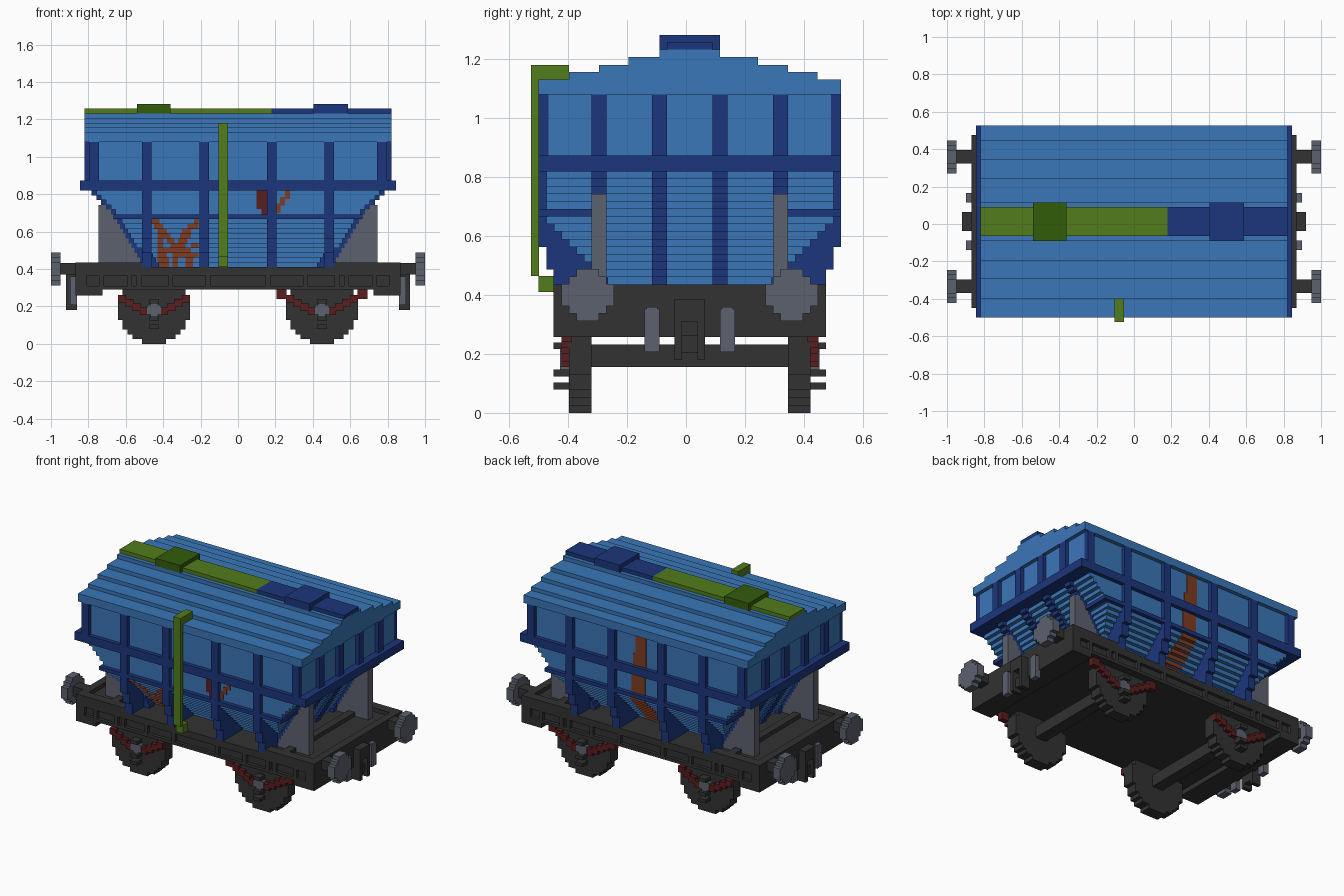
import bpy
import bmesh

if "Cube" in bpy.data.objects:
    bpy.data.objects.remove(bpy.data.objects["Cube"], do_unlink=True)

V = 0.0256     # block size
C = 0.0128     # y of the wagon's middle plane


def material(name, rgb):
    lin = [((c / 255 + 0.055) / 1.055) ** 2.4 for c in rgb] + [1.0]
    m = bpy.data.materials.new(name)
    m.use_nodes = True
    m.diffuse_color = lin
    bsdf = next(n for n in m.node_tree.nodes if n.type == 'BSDF_PRINCIPLED')
    bsdf.inputs["Base Color"].default_value = lin
    bsdf.inputs["Roughness"].default_value = 0.8
    return m


BLUE = material("light blue", (58, 118, 184))
NAVY = material("dark blue", (28, 54, 124))
GREEN = material("green", (82, 124, 28))
MOSS = material("dark green", (50, 92, 10))
BLACK = material("charcoal", (50, 50, 50))
GREY = material("steel grey", (92, 97, 110))
RED = material("dark red", (90, 30, 30))
RUST = material("rust orange", (126, 60, 34))


def part(name, mat, boxes):
    """One object from boxes (x0, x1, y0, y1, z0, z1); y is about the middle plane."""
    bm = bmesh.new()
    for x0, x1, y0, y1, z0, z1 in boxes:
        vs = bmesh.ops.create_cube(bm, size=1)["verts"]
        for v in vs:
            v.co.x = x1 if v.co.x > 0 else x0
            v.co.y = (y1 if v.co.y > 0 else y0) + C
            v.co.z = z1 if v.co.z > 0 else z0
    me = bpy.data.meshes.new(name)
    bmesh.ops.recalc_face_normals(bm, faces=bm.faces)
    bm.to_mesh(me)
    bm.free()
    me.materials.append(mat)
    ob = bpy.data.objects.new(name, me)
    bpy.context.collection.objects.link(ob)


def mx(boxes):
    return boxes + [(-b[1], -b[0], *b[2:]) for b in boxes]


def my(boxes):
    return boxes + [(*b[:2], -b[3], -b[2], *b[4:]) for b in boxes]


def sym(x, y, z0, z1):
    return (-x, x, -y, y, z0, z1)


def disc_rows(radius, n):
    """Stepped disc: (half width, z0, z1) rows about zero."""
    h = 2 * radius / n
    rows = []
    for i in range(n):
        zc = -radius + (i + 0.5) * h
        w = (radius ** 2 - zc ** 2) ** 0.5
        rows.append((max(1, round(w / h - 0.5) + 0.5) * h, zc - h / 2, zc + h / 2))
    return rows


# Roof: stepped slabs
part("roof", BLUE, [(-0.82, 0.82, y0, y1, z, z + h) for y0, y1, z, h in (
    (-0.513, 0.513, 1.08, 0.052), (-0.41, 0.433, 1.13, 0.026), (-0.308, 0.333, 1.156, 0.025),
    (-0.208, 0.231, 1.181, 0.026), (-0.103, 0.103, 1.206, 0.027))])

# Roof walkway and hatches
part("walkway_green", GREEN, [(-0.82, 0.18, -0.077, 0.077, 1.23, 1.258)])
part("walkway_blue", NAVY, [(0.18, 0.82, -0.077, 0.077, 1.23, 1.258)])
part("hatch_green", MOSS, [(-0.54, -0.36, -0.103, 0.103, 1.233, 1.283)])
part("hatch_blue", NAVY, [(0.405, 0.587, -0.103, 0.103, 1.233, 1.283)])

# Upper walls, belt and ribs
part("upper_walls", BLUE, [sym(0.795, 0.487, 0.83, 1.08)])
part("upper_belt", NAVY, [sym(0.845, 0.513, 0.8195, 0.874)])
RIB_X = (0.18, 0.487, 0.77)
RIB_Y = (0.103, 0.308)
part("upper_ribs", NAVY,
     my(mx([(x - V, x + V, 0.48, 0.513, 0.87, 1.08) for x in RIB_X]))
     + my(mx([(0.79, 0.82, y - V, y + V, 0.87, 1.08) for y in RIB_Y])))


# Hopper: stepped layers narrowing downwards
def hopper_x(z):
    if z > 0.70:
        return 0.65 + (z - 0.70)
    return 0.475 + (z - 0.41) * 0.60


def hopper_y(i):
    return 0.487 - V * max(0, 9 - i)


LAYERS = [(i, 0.41 + i * V, 0.41 + (i + 1) * V) for i in range(16)]
part("hopper", BLUE, [sym(hopper_x(z0 + V / 2), hopper_y(i), z0, z1) for i, z0, z1 in LAYERS])

# Hopper ribs, lower belt and the grey end supports under the slope
side_ribs, end_ribs, supports = [], [], []
for i, z0, z1 in LAYERS:
    outer = 0.513 if i > 5 else 0.487 if i > 2 else 0.462
    side_ribs += [(x - V, x + V, hopper_y(i) - 0.005, outer, z0, z1) for x in RIB_X[:2]]
    hx = hopper_x(z0 + V / 2)
    end_ribs += [(hx - 0.06, hx + V, y - V, y + V, z0, z1) for y in RIB_Y]
    if z1 < 0.75:
        supports.append((hx + V, 0.745, RIB_Y[1] - V, RIB_Y[1] + V, z0, z1))
part("hopper_side_ribs", NAVY, my(mx(side_ribs)))
part("hopper_end_ribs", NAVY, my(mx(end_ribs)))
part("end_supports", GREY, my(mx(supports)))
part("lower_belt", NAVY, my([(-0.665, 0.665, 0.48, 0.513, 0.667, 0.692)]
                            + mx([(0.60, 0.665, 0.333, 0.513, 0.667, 0.692)])))

# Rust patches: thin plates on the walls and hopper steps
T = 0.005


def on_steps(layer, spans, side):
    y, z0 = hopper_y(layer), 0.41 + layer * V
    y0, y1 = sorted((side * (y - 0.02), side * (y + T)))
    return [(a, b, y0, y1, z0, z0 + V + 0.002) for a, b in spans]


FRONT_RUST = [
    [(-0.43, -0.37), (-0.35, -0.32), (-0.28, -0.24)],
    [(-0.43, -0.37), (-0.35, -0.32), (-0.28, -0.24)],
    [(-0.43, -0.38), (-0.35, -0.21)],
    [(-0.43, -0.25)],
    [(-0.43, -0.40), (-0.36, -0.28), (-0.25, -0.21)],
    [(-0.43, -0.40), (-0.38, -0.34), (-0.32, -0.27)],
    [(-0.43, -0.36), (-0.31, -0.25)],
    [(-0.43, -0.38), (-0.30, -0.25)],
    [(-0.45, -0.40), (-0.27, -0.21)],
    [(-0.47, -0.42), (-0.235, -0.21)]]
rust = []
for i, spans in enumerate(FRONT_RUST):
    rust += on_steps(i, spans, -1)
    rust += on_steps(i, [(-0.055, 0.10 - 0.005 * i)], 1)
for x, z0, z1 in ((0.20, 0.70, 0.75), (0.225, 0.74, 0.785), (0.25, 0.775, 0.82)):
    rust.append((x, x + 0.027, -0.487 - T, -0.48, z0, z1))
rust += [(-0.055, 0.045, 0.48, 0.487 + T, 0.692, 0.822),
         (-0.06, 0.035, 0.48, 0.487 + T, 0.874, 0.95),
         (-0.06, 0.015, 0.48, 0.487 + T, 0.95, 1.08)]
part("rust_patches", RUST, rust)
part("dark_rust_patch", RED, [(0.10, 0.155, -0.487 - T, -0.48, 0.72, 0.82),
                              (0.125, 0.155, -0.487 - T, -0.48, 0.692, 0.72)])

# Green pipe on the front side
part("side_pipe", GREEN, [(-0.104, -0.053, -0.538, -0.512, 0.465, 1.18),
                          (-0.104, -0.053, -0.538, -0.41, 1.13, 1.18),
                          (-0.104, -0.053, -0.513, -0.46, 0.41, 0.465)])

# Chassis: deck, side flanges, posts, end beams
part("chassis_deck", BLACK, [sym(0.86, 0.44, 0.29, 0.41)])
part("chassis_sides", BLACK,
     my([(-0.87, 0.87, 0.42, 0.462, 0.365, 0.41), (-0.87, 0.87, 0.42, 0.462, 0.29, 0.31)]
        + mx([(0.51, 0.87, 0.40, 0.462, 0.40, 0.436)]
             + [(x - V / 2, x + V / 2, 0.43, 0.462, 0.30, 0.38)
                for x in (0.16, 0.36, 0.53, 0.58, 0.73, 0.82)])))
part("end_beams", BLACK, mx([(0.82, 0.87, -0.462, 0.462, 0.258, 0.436),
                             (0.725, 0.826, -0.462, 0.462, 0.258, 0.292),
                             (0.60, 0.65, -0.41, 0.41, 0.40, 0.436)]))

# Couplings and hoses
part("couplings", BLACK, mx(my([(0.86, 0.92, 0.026, 0.0513, 0.18, 0.385)])
                            + [(0.86, 0.92, -0.03, 0.03, 0.31, 0.385),
                               (0.86, 0.90, -0.03, 0.03, 0.205, 0.265)]))
part("hoses", GREY, my(mx([(0.86, 0.897, 0.102, 0.153, 0.207, 0.352),
                           (0.86, 0.897, 0.109, 0.146, 0.207, 0.36)])))

# Buffers
part("buffer_stems", BLACK, my(mx([(0.86, 0.955, 0.31, 0.382, 0.37, 0.433)])))
part("buffer_discs", GREY, my(mx([(0.95, 1.0, 0.346 - w, 0.346 + w, 0.40 + a, 0.40 + b)
                                  for w, a, b in disc_rows(0.0885, 7)])))

# Wheels, axles, hubs and springs
for tag, cx in (("left", 0.449), ("right", -0.449)):
    part(f"{tag}_wheels", BLACK, my([(cx - w, cx + w, 0.333, 0.41, 0.193 + a, 0.193 + b)
                                     for w, a, b in disc_rows(0.193, 15)]))
    part(f"{tag}_axle", BLACK, [(cx - 0.038, cx + 0.038, -0.34, 0.34, 0.156, 0.232)])
    part(f"{tag}_hubs", GREY, my([(cx - 0.038, cx + 0.038, 0.40, 0.44, 0.158, 0.208),
                                  (cx - 0.02, cx + 0.02, 0.40, 0.44, 0.145, 0.22)]))
    part(f"{tag}_axle_boxes", BLACK, my([(cx - V, cx + V, 0.40, 0.462, z, z + 0.023)
                                         for z in (0.08, 0.124, 0.216)]))
    steps = [(0.03, 0.075, 0.155, 0.195), (0.07, 0.115, 0.175, 0.215),
             (0.11, 0.155, 0.20, 0.24), (0.15, 0.193, 0.22, 0.262)]
    if cx > 0:
        steps.append((0.19, 0.243, 0.24, 0.29))
    part(f"{tag}_springs", RED, my([(cx + side * a - (b - a) * (side < 0),
                                     cx + side * a + (b - a) * (side > 0),
                                     0.40, 0.436, z0, z1)
                                    for a, b, z0, z1 in steps for side in (-1, 1)]))
